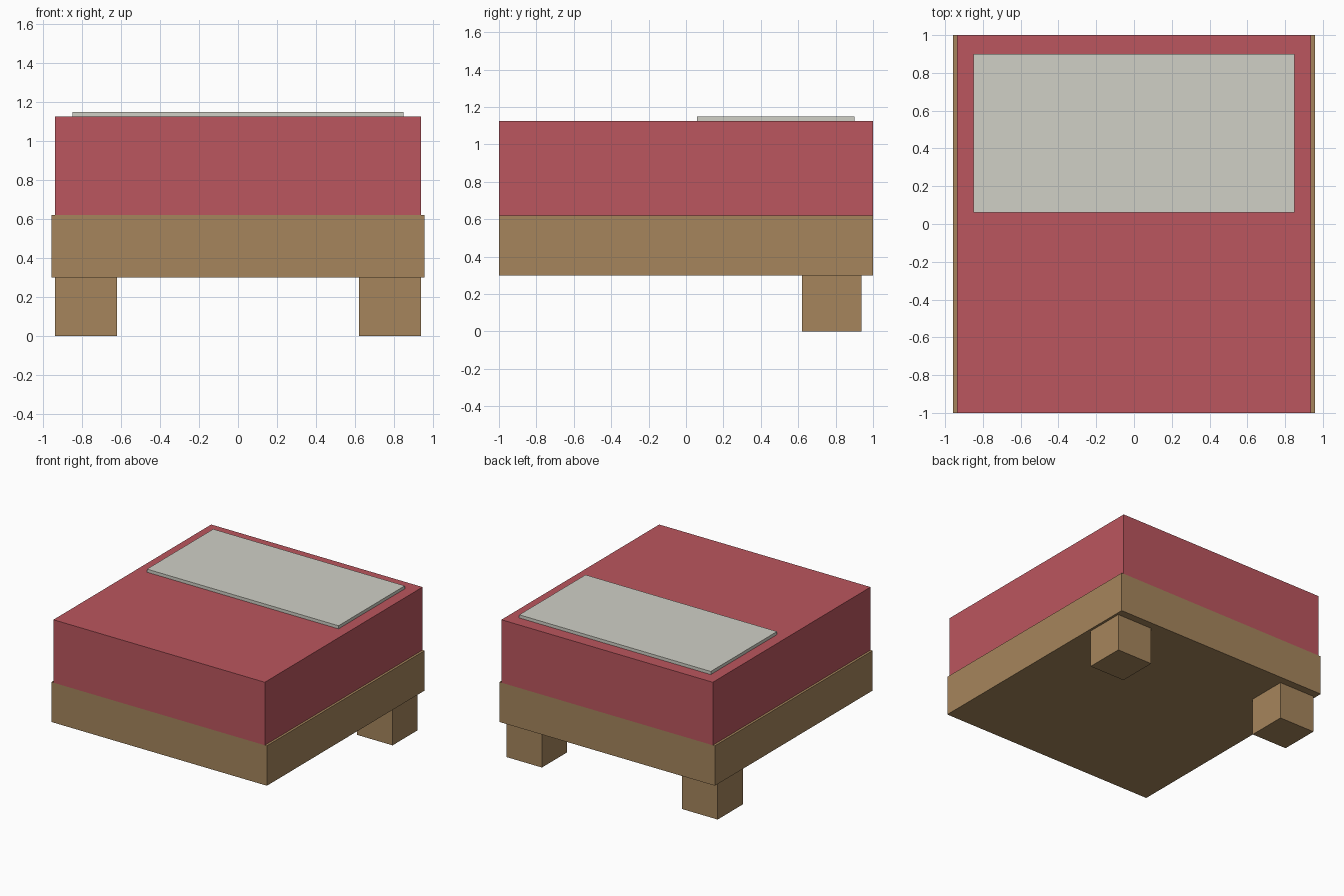
import bpy
import bmesh
from mathutils import Vector

if "Cube" in bpy.data.objects:
    bpy.data.objects.remove(bpy.data.objects["Cube"])


def material(name, color):
    mat = bpy.data.materials.new(name)
    mat.diffuse_color = (*color, 1.0)
    mat.use_nodes = True
    mat.node_tree.nodes["Principled BSDF"].inputs["Base Color"].default_value = mat.diffuse_color
    return mat


def box(name, lo, hi, mat):
    """Flat-faced box between two opposite corners."""
    lo, hi = Vector(lo), Vector(hi)
    bm = bmesh.new()
    bmesh.ops.create_cube(bm, size=1.0)
    bmesh.ops.scale(bm, vec=hi - lo, verts=bm.verts)
    mesh = bpy.data.meshes.new(name)
    bm.to_mesh(mesh)
    bm.free()
    mesh.materials.append(mat)
    obj = bpy.data.objects.new(name, mesh)
    obj.location = (lo + hi) / 2
    bpy.context.collection.objects.link(obj)
    return obj


wood = material("wood", (0.381, 0.235, 0.107))
red = material("red_blanket", (0.497, 0.093, 0.112))
linen = material("pillow_linen", (0.631, 0.631, 0.565))

# Wooden frame, slightly wider than the mattress
box("bed_frame", (-0.957, -1.0, 0.30), (0.957, 1.0, 0.62), wood)

# Mattress block and thin pillow at the head end
box("mattress", (-0.938, -1.0, 0.62), (0.938, 1.0, 1.125), red)
box("pillow", (-0.85, 0.06, 1.125), (0.85, 0.90, 1.15), linen)

# Two legs, at the back only
for side, x in (("left", -0.78), ("right", 0.78)):
    box(f"{side}_back_leg", (x - 0.158, 0.62, 0.0), (x + 0.158, 0.938, 0.30), wood)
